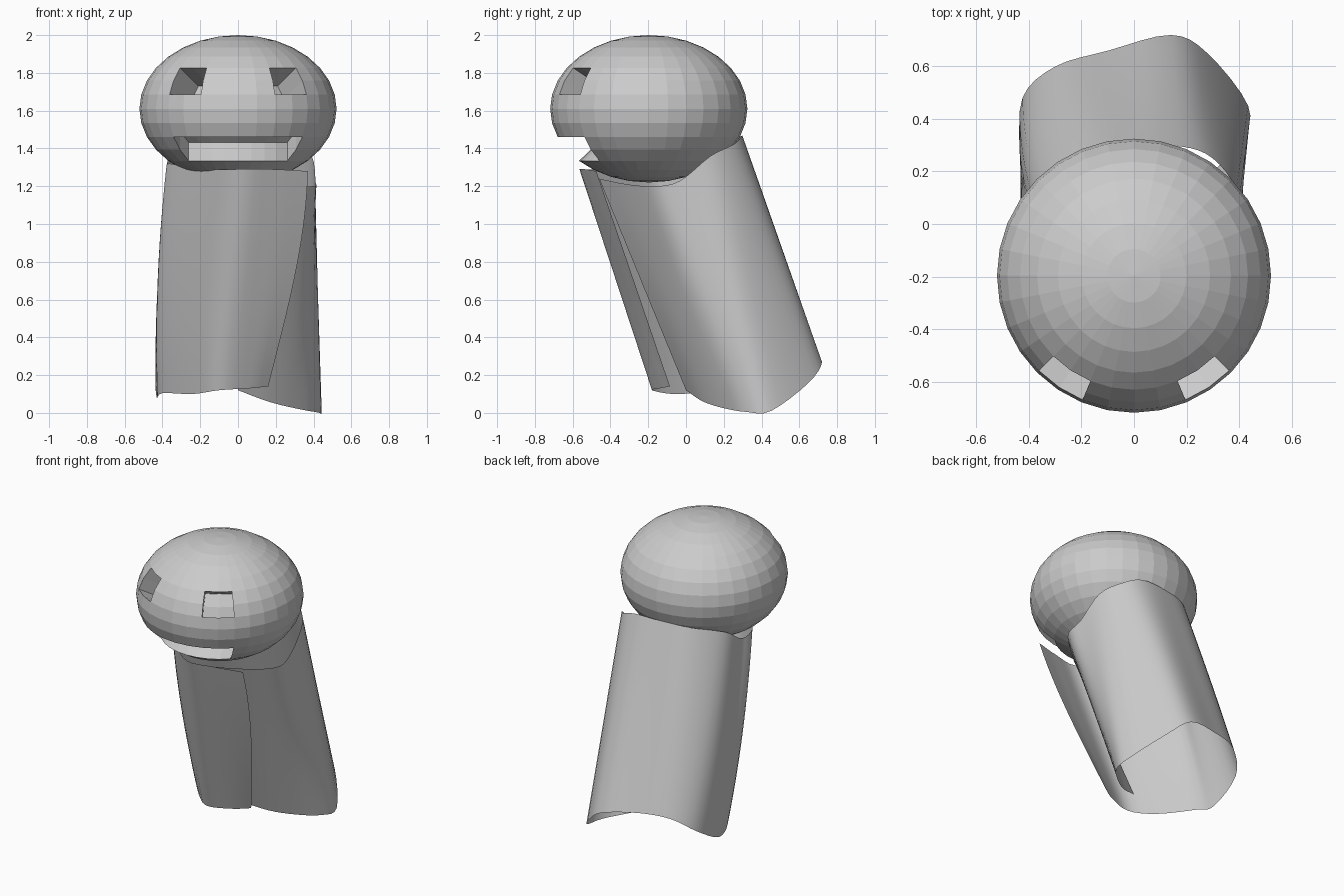
import bpy, bmesh, math
from mathutils import Vector

if "Cube" in bpy.data.objects:
    bpy.data.objects.remove(bpy.data.objects["Cube"])

HC = Vector((0, -0.197, 1.61))
RX, RZ = 0.522, 0.39

# Head: flat-shaded squashed sphere
bm = bmesh.new()
bmesh.ops.create_uvsphere(bm, u_segments=32, v_segments=16, radius=1)
bmesh.ops.scale(bm, vec=(RX, RX, RZ), verts=bm.verts)
bmesh.ops.translate(bm, vec=HC, verts=bm.verts)
bm.normal_update()


def patch(az0, az1, ring0, ring1):
    """Faces between two azimuths (degrees from the front) and two rings."""
    out = []
    for f in bm.faces:
        c = f.calc_center_median() - HC
        az = math.degrees(math.atan2(c.x, -c.y))
        th = math.degrees(math.acos(max(-1, min(1, c.z / RZ)))) / 11.25
        if az0 < az < az1 and ring0 < th < ring1:
            out.append(f)
    return out


def sink(faces, depth):
    """Push a face region inwards along its average normal."""
    n = sum((f.normal for f in faces), Vector()).normalized()
    geom = bmesh.ops.extrude_face_region(bm, geom=faces)["geom"]
    verts = [g for g in geom if isinstance(g, bmesh.types.BMVert)]
    bmesh.ops.translate(bm, vec=-n * depth, verts=verts)
    left = [f for f in faces if f.is_valid]
    if left:
        bmesh.ops.delete(bm, geom=left, context='FACES')


# Eyes and mouth
regions = [(patch(22.5, 45, 5, 7), .2), (patch(-45, -22.5, 5, 7), .2),
           (patch(-45, 45, 10, 12), .14)]
for region, depth in regions:
    sink(region, depth)
me = bpy.data.meshes.new("head")
bm.to_mesh(me)
bm.free()
bpy.context.collection.objects.link(bpy.data.objects.new("head", me))

# Cloak: open sheet lofted from neckline to hem, overlapping at the front
neck = [(.37, -.475, 1.28), (.18, -.535, 1.29), (0, -.555, 1.29), (-.2, -.385, 1.29),
        (-.365, -.20, 1.32), (-.37, -.08, 1.30), (-.355, .08, 1.40), (-.2, .24, 1.45),
        (0, .29, 1.465), (.18, .295, 1.465), (.30, .25, 1.42), (.39, .13, 1.36),
        (.41, -.03, 1.23), (.40, -.16, 1.20), (.26, -.31, 1.21), (.1, -.46, 1.24)]
hem = [(.16, -.085, .14), (.06, -.14, .13), (-.10, -.18, .12), (-.24, -.07, .10),
       (-.40, .12, .105), (-.43, .26, .08), (-.425, .48, .20), (-.3, .6, .30),
       (-.1, .66, .31), (.14, .72, .27), (.28, .65, .16), (.435, .45, .01),
       (.41, .32, .005), (.3, .2, .025), (.16, .09, .06), (0, 0, .12)]


def smooth_line(pts, sub=4):
    """Catmull-Rom curve through the points."""
    p = [Vector(q) for q in pts]
    p = [2 * p[0] - p[1]] + p + [2 * p[-1] - p[-2]]
    out = []
    for i in range(1, len(p) - 2):
        a, b, c, d = p[i - 1:i + 3]
        for k in range(sub):
            t = k / sub
            out.append(0.5 * (2 * b + (c - a) * t + (2 * a - 5 * b + 4 * c - d) * t * t
                              + (3 * b - a - 3 * c + d) * t ** 3))
    return out + [p[-2]]


top, bottom = smooth_line(neck), smooth_line(hem)
rows, n = 12, len(top)
verts = []
for r in range(rows + 1):
    t = r / rows
    for i, (a, b) in enumerate(zip(top, bottom)):
        v = a.lerp(b, t)
        v.x *= 1 + 0.5 * max(0, 1 - 1.8 * i / n) * t * (1 - t)   # outward bow
        verts.append(v)
faces = [(r * n + i, (r + 1) * n + i, (r + 1) * n + i + 1, r * n + i + 1)
         for r in range(rows) for i in range(n - 1)]
cm = bpy.data.meshes.new("cloak")
cm.from_pydata(verts, [], faces)
cm.update()
cm.shade_smooth()
bpy.context.collection.objects.link(bpy.data.objects.new("cloak", cm))
